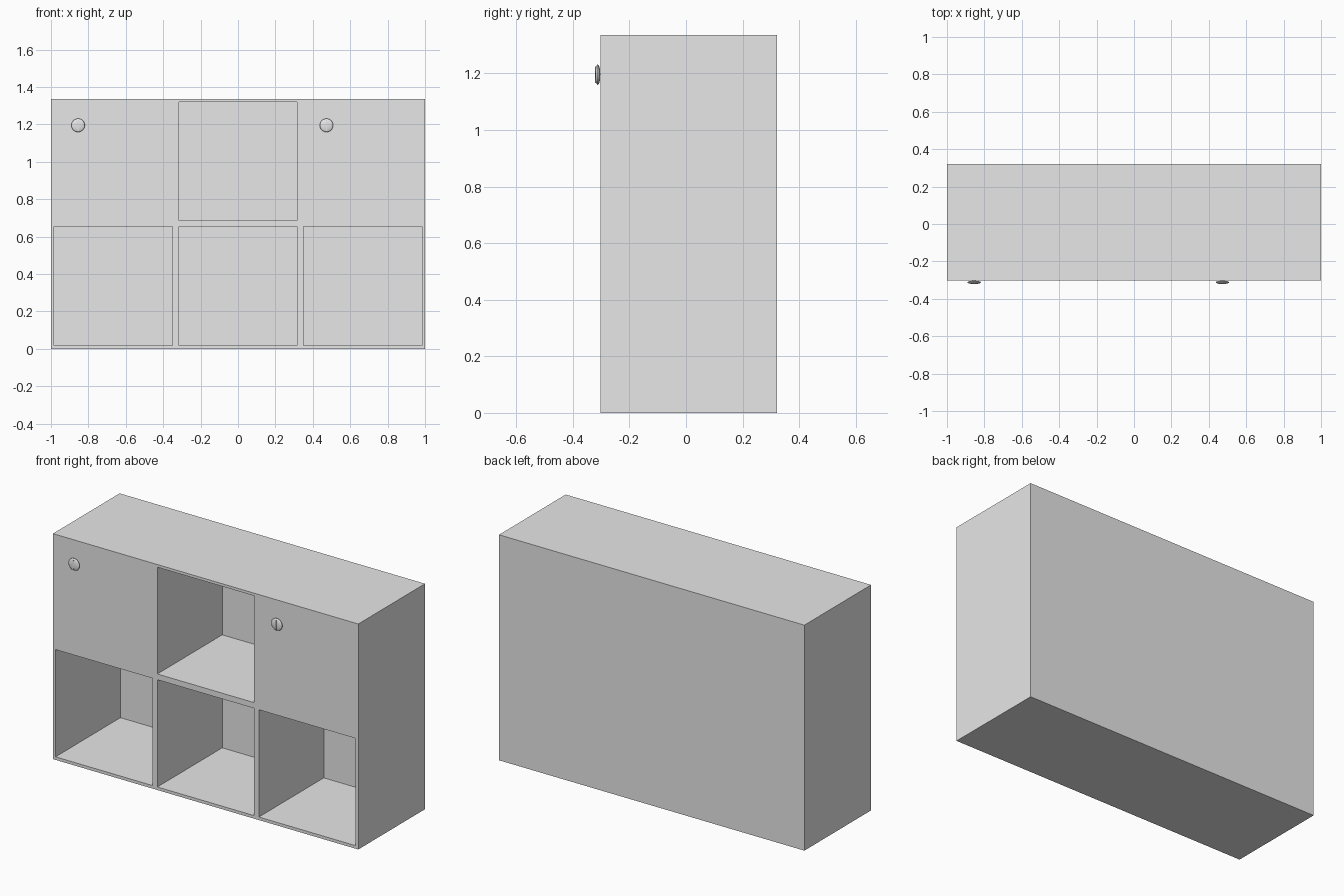
import bpy, bmesh
from math import radians
from mathutils import Matrix, Vector

cube = bpy.data.objects.get("Cube")
if cube:
    bpy.data.objects.remove(cube, do_unlink=True)

grey = bpy.data.materials.new("light_grey")
grey.use_nodes = True
grey.diffuse_color = (0.8, 0.8, 0.8, 1)
grey.node_tree.nodes["Principled BSDF"].inputs["Base Color"].default_value = grey.diffuse_color

HEIGHT, FRONT, BACK = 1.335, -0.303, 0.321
BOARD = 0.017           # outer board thickness
COLS = [-0.983, -0.349, -0.316, 0.316, 0.349, 0.983]
ROWS = [0.018, 0.653, 0.687, 1.319]


def finish(bm, name):
    mesh = bpy.data.meshes.new(name)
    bm.to_mesh(mesh)
    bm.free()
    mesh.materials.append(grey)
    obj = bpy.data.objects.new(name, mesh)
    bpy.context.collection.objects.link(obj)
    return obj


def box_matrix(size, centre):
    return Matrix.Translation(centre) @ Matrix.Diagonal((*size, 1))


# Cabinet: a solid block whose front is divided, with open cubbies pushed inward
bm = bmesh.new()
bmesh.ops.create_cube(bm, size=1, matrix=box_matrix(
    (2, BACK - FRONT, HEIGHT), (0, (FRONT + BACK) / 2, HEIGHT / 2)))
cuts = [((x, 0, 0), (1, 0, 0)) for x in COLS] + [((0, 0, z), (0, 0, 1)) for z in ROWS]
for point, normal in cuts:
    bmesh.ops.bisect_plane(bm, geom=bm.verts[:] + bm.edges[:] + bm.faces[:],
                           plane_co=point, plane_no=normal)


def is_cubby(face):
    c = face.calc_center_median()
    if face.normal.y > -0.9:
        return False
    lower = ROWS[0] < c.z < ROWS[1] and any(
        COLS[i] < c.x < COLS[i + 1] for i in (0, 2, 4))
    upper = ROWS[2] < c.z < ROWS[3] and COLS[2] < c.x < COLS[3]
    return lower or upper


bm.normal_update()
openings = [f for f in bm.faces if is_cubby(f)]
pushed = bmesh.ops.extrude_discrete_faces(bm, faces=openings)["faces"]
bmesh.ops.translate(bm, verts=list({v for f in pushed for v in f.verts}),
                    vec=Vector((0, BACK - FRONT - BOARD, 0)))
bmesh.ops.dissolve_limit(bm, angle_limit=radians(1), verts=bm.verts[:], edges=bm.edges[:])
bmesh.ops.recalc_face_normals(bm, faces=bm.faces[:])
finish(bm, "cabinet")

# Door knobs: flattened round buttons with a thin upright grip line
for name, x in (("right_door_knob", -0.855), ("left_door_knob", 0.473)):
    bm = bmesh.new()
    bmesh.ops.create_uvsphere(bm, u_segments=32, v_segments=16, radius=1,
                              matrix=box_matrix((0.036, 0.009, 0.036), (x, -0.312, 1.195)))
    for f in bm.faces:
        f.smooth = True
    bmesh.ops.create_cube(bm, size=1, matrix=box_matrix(
        (0.005, 0.008, 0.058), (x, -0.3175, 1.195)))
    finish(bm, name)
